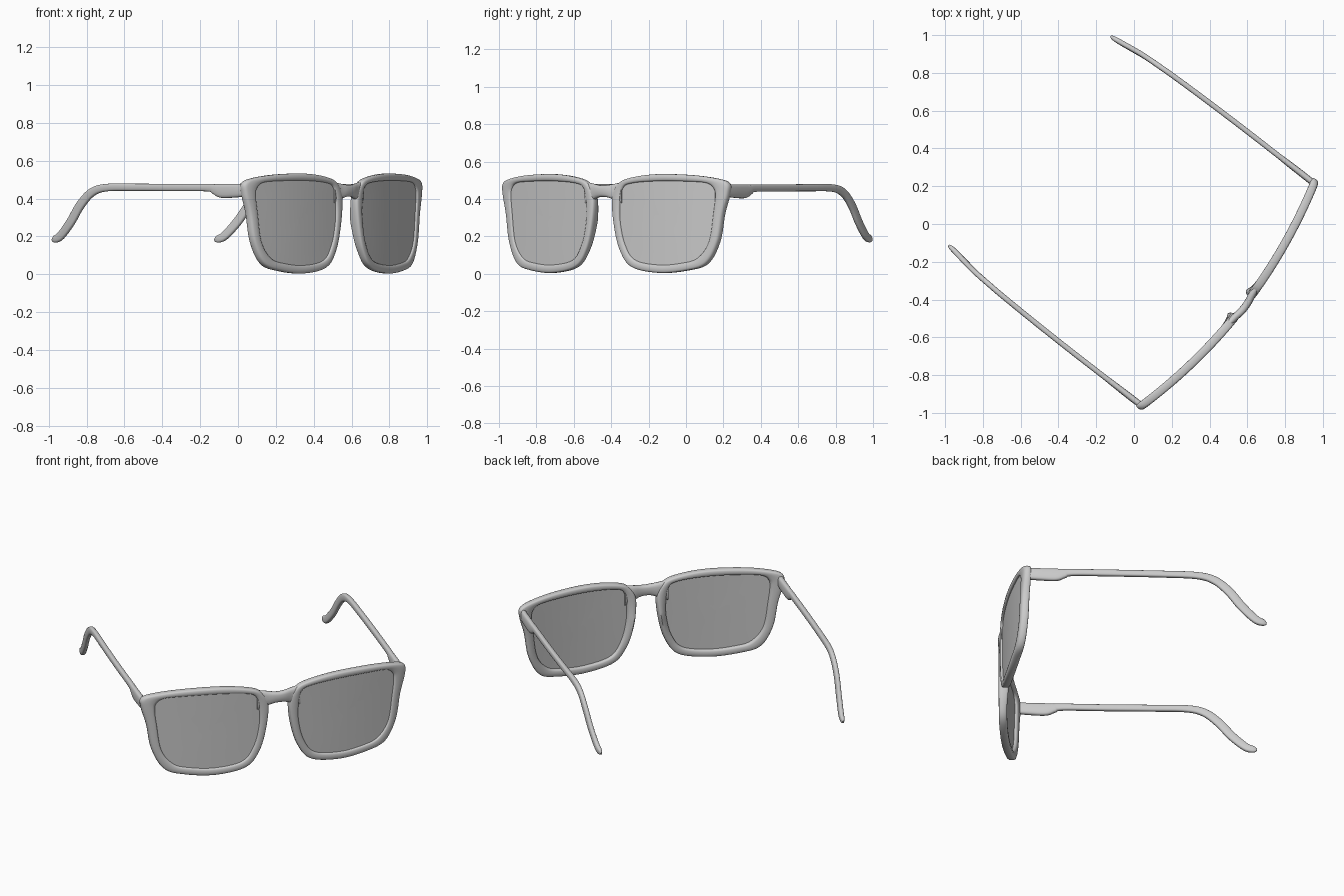
import bpy, bmesh, math
from mathutils import Vector

if "Cube" in bpy.data.objects:
    bpy.data.objects.remove(bpy.data.objects["Cube"])

ANGLE = math.radians(52.2)      # the glasses stand turned on the ground
PLACE = (0.505, -0.38, 0)


def front_y(x):
    """Wrap curve of the front face (local, front is -y)."""
    return -0.115 * (1 - (x / 0.79) ** 2)


def spline(pts, steps, closed=False):
    """Catmull-Rom resampling of equal-length tuples."""
    n, out = len(pts), []
    get = (lambda i: pts[i % n]) if closed else (lambda i: pts[max(0, min(n - 1, i))])
    for i in range(n if closed else n - 1):
        p = [get(i + k) for k in (-1, 0, 1, 2)]
        for j in range(steps):
            t = j / steps
            out.append(tuple(
                0.5 * (2 * b + (c - a) * t + (2 * a - 5 * b + 4 * c - d) * t * t
                       + (3 * b - a - 3 * c + d) * t ** 3)
                for a, b, c, d in zip(*p)))
    if not closed:
        out.append(tuple(pts[-1]))
    return out


def rounded(n, power):
    """Unit rounded-square section."""
    f = lambda v: math.copysign(abs(v) ** power, v)
    return [(f(math.cos(2 * math.pi * k / n)), f(math.sin(2 * math.pi * k / n)))
            for k in range(n)]


def skin(name, rings, closed, mirror):
    """Join rings of points into a smooth object placed in the world."""
    bm = bmesh.new()
    vs = [[bm.verts.new(p) for p in r] for r in rings]
    n = len(vs[0])
    for i in range(len(vs) if closed else len(vs) - 1):
        a, b = vs[i], vs[(i + 1) % len(vs)]
        for k in range(n):
            bm.faces.new((a[k], a[(k + 1) % n], b[(k + 1) % n], b[k]))
    if not closed:
        bm.faces.new(vs[0])
        bm.faces.new(vs[-1])
    bmesh.ops.recalc_face_normals(bm, faces=bm.faces)
    me = bpy.data.meshes.new(name)
    bm.to_mesh(me)
    bm.free()
    ob = bpy.data.objects.new(name, me)
    bpy.context.collection.objects.link(ob)
    ob.location, ob.rotation_euler = PLACE, (0, 0, ANGLE)
    if mirror:
        ob.modifiers.new("Mirror", 'MIRROR').use_mirror_merge = False
    bpy.ops.object.select_all(action='DESELECT')
    bpy.context.view_layer.objects.active = ob
    ob.select_set(True)
    bpy.ops.object.shade_smooth_by_angle(angle=math.radians(45))
    return ob


# Rim outline: outer x, z and inner x, z
outline = spline([
    (.060, .40, .115, .38), (.095, .475, .135, .46), (.165, .51, .20, .485),
    (.33, .532, .36, .495), (.545, .528, .53, .493), (.70, .508, .64, .485),
    (.762, .482, .682, .455), (.762, .425, .69, .41), (.733, .32, .68, .32),
    (.705, .17, .655, .17), (.64, .055, .59, .085), (.53, .018, .50, .058),
    (.36, .004, .36, .048), (.19, .035, .21, .075), (.115, .12, .145, .16),
    (.075, .25, .115, .28)], 8, closed=True)

# Rims with nose pads swelling to the back
rings = []
for ox, oz, ix, iz in outline:
    ring = []
    pad = 0.025 * max(0, 1 - abs(oz - .28) / .2) * max(0, min(1, (.2 - ox) / .08))
    for u, v in rounded(16, .6):
        t = (u + 1) / 2
        x, z = ix + (ox - ix) * t, iz + (oz - iz) * t
        y = front_y(x) + .023 + .023 * v
        if v > 0:
            y += pad * t * v
        ring.append((x, y, z))
    rings.append(ring)
skin("rim", rings, True, True)

# Lenses: thin curved panes filling the rims
cx, cz = .40, .28
rings = []
for side, scales in ((-1, (.02, .25, .5, .75, 1.02)), (1, (1.02, .75, .5, .25, .02))):
    for s in scales:
        ring = []
        for _, _, ix, iz in outline:
            x, z = cx + (ix - cx) * s, cz + (iz - cz) * s
            ring.append((x, front_y(x) + .019 + .007 * side, z))
        rings.append(ring)
skin("lens", rings, False, True)

# Bridge: x, front-to-back centre, half depth, bottom z, top z
bridge = spline([
    (-.125, -.088, .019, .37, .492), (-.075, -.092, .02, .392, .482),
    (-.035, -.099, .02, .407, .475), (0, -.101, .02, .411, .472),
    (.035, -.099, .02, .407, .475), (.075, -.092, .02, .392, .482),
    (.125, -.088, .019, .37, .492)], 5)
skin("bridge", [[(x, y + h * u, (b + t) / 2 + (t - b) / 2 * v)
                 for u, v in rounded(16, .7)] for x, y, h, b, t in bridge], False, False)

# Temples: x, y, z, half height, half width
path = spline([
    (.744, .005, .446, .034, .016), (.745, .08, .442, .036, .017),
    (.745, .17, .441, .037, .016), (.745, .215, .450, .028, .015),
    (.745, .265, .458, .020, .014), (.745, .50, .459, .019, .014),
    (.742, .75, .460, .019, .014), (.737, .95, .458, .020, .014),
    (.732, 1.05, .432, .023, .014), (.727, 1.13, .365, .025, .014),
    (.718, 1.20, .278, .025, .014), (.707, 1.275, .205, .023, .014),
    (.702, 1.318, .186, .019, .012), (.700, 1.338, .180, .007, .005)], 6)
rings = []
for i, (x, y, z, h, w) in enumerate(path):
    a, b = path[max(0, i - 1)], path[min(len(path) - 1, i + 1)]
    tangent = Vector((b[0] - a[0], b[1] - a[1], b[2] - a[2])).normalized()
    up = Vector((1, 0, 0)).cross(tangent).normalized()
    across = tangent.cross(up)
    rings.append([Vector((x, y, z)) + across * w * u + up * h * v
                  for u, v in rounded(16, .7)])
skin("temple", rings, False, True)
